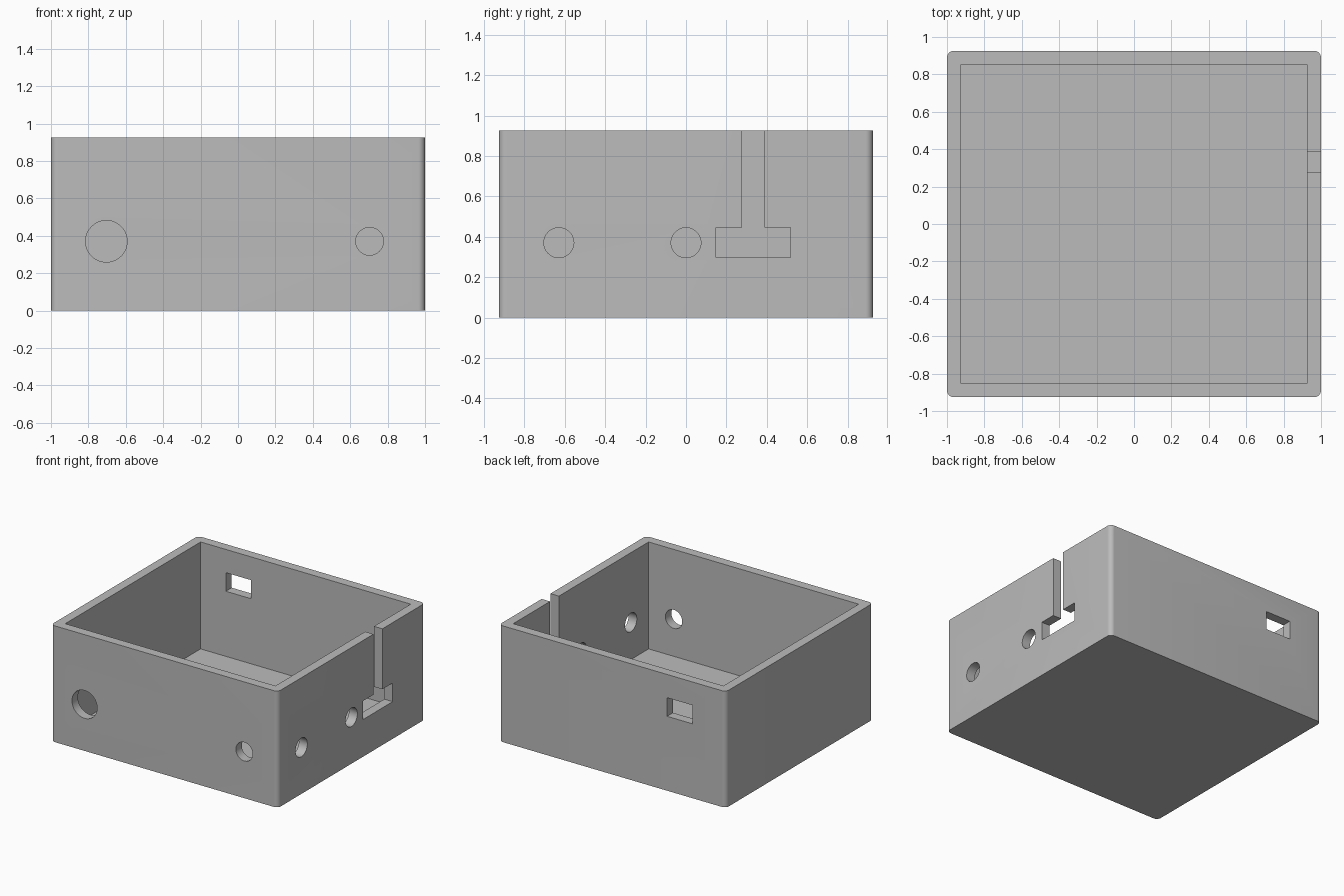
import bpy, bmesh, math
from mathutils import Matrix, Vector

if "Cube" in bpy.data.objects:
    bpy.data.objects.remove(bpy.data.objects["Cube"], do_unlink=True)

MM = 2 / 54                      # one millimetre in model units
W, D, H, WALL = 54, 50, 25, 2    # outer size and wall thickness


def make_object(name, bm):
    mesh = bpy.data.meshes.new(name)
    bmesh.ops.recalc_face_normals(bm, faces=bm.faces)
    bm.to_mesh(mesh)
    bm.free()
    obj = bpy.data.objects.new(name, mesh)
    bpy.context.collection.objects.link(obj)
    return obj


def block(name, x, y, z, corner=0):
    """Box between (min, max) ranges, with optional rounded upright edges."""
    lo, hi = (Vector(p) * MM for p in zip(x, y, z))
    bm = bmesh.new()
    bmesh.ops.create_cube(bm, size=1)
    for v in bm.verts:
        v.co = (lo + hi) / 2 + v.co * (hi - lo)
    if corner:
        upright = [e for e in bm.edges
                   if abs(e.verts[0].co.z - e.verts[1].co.z) > MM]
        bmesh.ops.bevel(bm, geom=upright, offset=corner * MM, segments=8,
                        profile=0.5, affect='EDGES')
    return make_object(name, bm)


def drill(name, centre, radius, axis):
    """Round cutter along the given axis."""
    turn = Matrix.Rotation(math.pi / 2, 4, 'Y' if axis == 'X' else 'X')
    bm = bmesh.new()
    bmesh.ops.create_cone(bm, cap_ends=True, segments=48, radius1=radius * MM,
                          radius2=radius * MM, depth=6 * MM,
                          matrix=Matrix.Translation(Vector(centre) * MM) @ turn)
    return make_object(name, bm)


# Enclosure body
box = block("enclosure", (-W / 2, W / 2), (-D / 2, D / 2), (0, H), corner=1)

side = (W / 2 - 4, W / 2 + 2)
cutters = [
    # Hollow interior
    block("cavity", (-W / 2 + WALL, W / 2 - WALL),
          (-D / 2 + WALL, D / 2 - WALL), (WALL, H + 5)),
    # Front holes, large and small
    drill("front_large_hole", (-19, -D / 2 + 1, 10), 3, 'Y'),
    drill("front_small_hole", (19, -D / 2 + 1, 10), 2, 'Y'),
    # Side holes
    drill("side_hole_front", (W / 2 - 1, -17, 10), 2, 'X'),
    drill("side_hole_middle", (W / 2 - 1, 0, 10), 2, 'X'),
    # T-shaped side slot, open at the rim
    block("slot_foot", side, (4, 14), (8, 12)),
    block("slot_stem", side, (7.5, 10.5), (10, H + 5)),
    # Back window
    block("back_window", (-19, -13), (D / 2 - 4, D / 2 + 2), (16, 20)),
]

bpy.context.view_layer.objects.active = box
for cutter in cutters:
    cutter.hide_render = True
    mod = box.modifiers.new(cutter.name, 'BOOLEAN')
    mod.operation = 'DIFFERENCE'
    mod.solver = 'EXACT'
    mod.object = cutter
    bpy.ops.object.modifier_apply(modifier=mod.name)
    bpy.data.objects.remove(cutter, do_unlink=True)

# Grey plastic
grey = bpy.data.materials.new("grey_plastic")
grey.use_nodes = True
colour = (0.5, 0.5, 0.5, 1)
grey.diffuse_color = colour
grey.node_tree.nodes["Principled BSDF"].inputs["Base Color"].default_value = colour
box.data.materials.clear()
box.data.materials.append(grey)

bpy.ops.object.select_all(action='DESELECT')
box.select_set(True)
bpy.ops.object.shade_smooth_by_angle(angle=math.radians(30))
